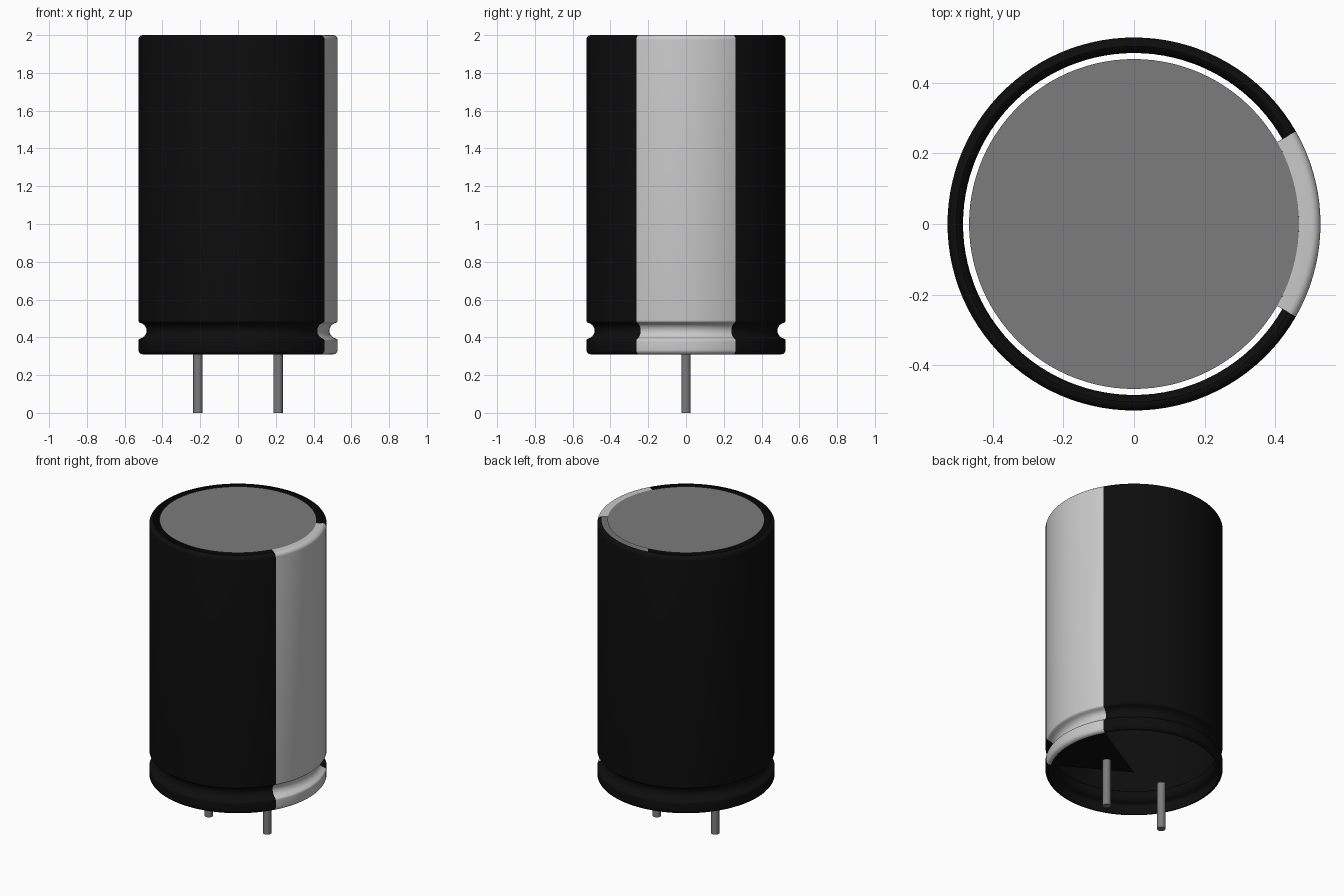
import bpy
import math

cube = bpy.data.objects.get("Cube")
if cube:
    bpy.data.objects.remove(cube, do_unlink=True)

R, BASE, TOP = 0.528, 0.31, 2.0     # can radius and height range
FILLET, LID_R = 0.025, 0.467
HALF = math.radians(29.8)           # half the angle of the pale stripe


def material(name, value):
    m = bpy.data.materials.new(name)
    m.use_nodes = True
    colour = (value, value, value, 1)
    m.diffuse_color = colour
    bsdf = m.node_tree.nodes["Principled BSDF"]
    bsdf.inputs["Base Color"].default_value = colour
    bsdf.inputs["Roughness"].default_value = 0.6
    return m


black = material("black sleeve", 0.004)
pale = material("pale grey stripe", 0.59)
metal = material("grey metal", 0.2)


def add_mesh(name, verts, faces, mat):
    me = bpy.data.meshes.new(name)
    me.from_pydata(verts, [], faces)
    me.materials.append(mat)
    ob = bpy.data.objects.new(name, me)
    bpy.context.collection.objects.link(ob)
    return ob


def smooth(ob, angle=40):
    bpy.ops.object.select_all(action='DESELECT')
    ob.select_set(True)
    bpy.context.view_layer.objects.active = ob
    bpy.ops.object.shade_smooth_by_angle(angle=math.radians(angle))


def arc(cr, cz, radius, start, end, steps):
    """Points of an arc in the (radius, height) plane, in degrees."""
    angles = [math.radians(start + (end - start) * i / steps) for i in range(steps + 1)]
    return [(cr + radius * math.cos(a), cz + radius * math.sin(a)) for a in angles]


def revolve(name, profile, start, end, steps, mat):
    """Turn a bottom-to-top profile around z between two angles."""
    n = len(profile)
    verts = []
    for i in range(steps + 1):
        a = start + (end - start) * i / steps
        verts += [(r * math.cos(a), r * math.sin(a), z) for r, z in profile]
    faces = [(i * n + j, (i + 1) * n + j, (i + 1) * n + j + 1, i * n + j + 1)
             for i in range(steps) for j in range(n - 1)]
    ob = add_mesh(name, verts, faces, mat)
    smooth(ob)
    return ob


# Side profile: rounded bottom, rolled groove with soft lips, rounded top
profile = (arc(R - FILLET, BASE + FILLET, FILLET, -90, 0, 6)
           + arc(R - 0.015, 0.379, 0.015, 0, 60, 4)
           + arc(R - 0.002, 0.435, 0.042, 245, 115, 12)
           + arc(R - 0.015, 0.491, 0.015, -60, 0, 4)
           + arc(R - FILLET, TOP - FILLET, FILLET, 0, 90, 6))

# Sleeve and stripe share the profile; the stripe's top reaches the lid
revolve("sleeve", profile, HALF, 2 * math.pi - HALF, 90, black)
revolve("stripe", profile + [(LID_R, TOP)], -HALF, HALF, 18, pale)

# Flat metal lid
bpy.ops.mesh.primitive_circle_add(vertices=108, radius=LID_R, fill_type='NGON',
                                  location=(0, 0, TOP))
lid = bpy.context.object
lid.name = "lid"
lid.data.materials.append(metal)

# Base sector under the stripe, facing down
rim = [(-HALF + 2 * HALF * i / 18) for i in range(19)]
sector = [(0, 0, BASE)] + [((R - FILLET) * math.cos(a), (R - FILLET) * math.sin(a), BASE)
                           for a in rim]
add_mesh("base_sector", sector, [tuple(reversed(range(len(sector))))], black)

# Two wire leads
for name, x in (("left_lead", 0.212), ("right_lead", -0.212)):
    bpy.ops.mesh.primitive_cylinder_add(vertices=24, radius=0.025, depth=BASE,
                                        location=(x, 0, BASE / 2))
    lead = bpy.context.object
    lead.name = name
    lead.data.materials.append(metal)
    smooth(lead)
